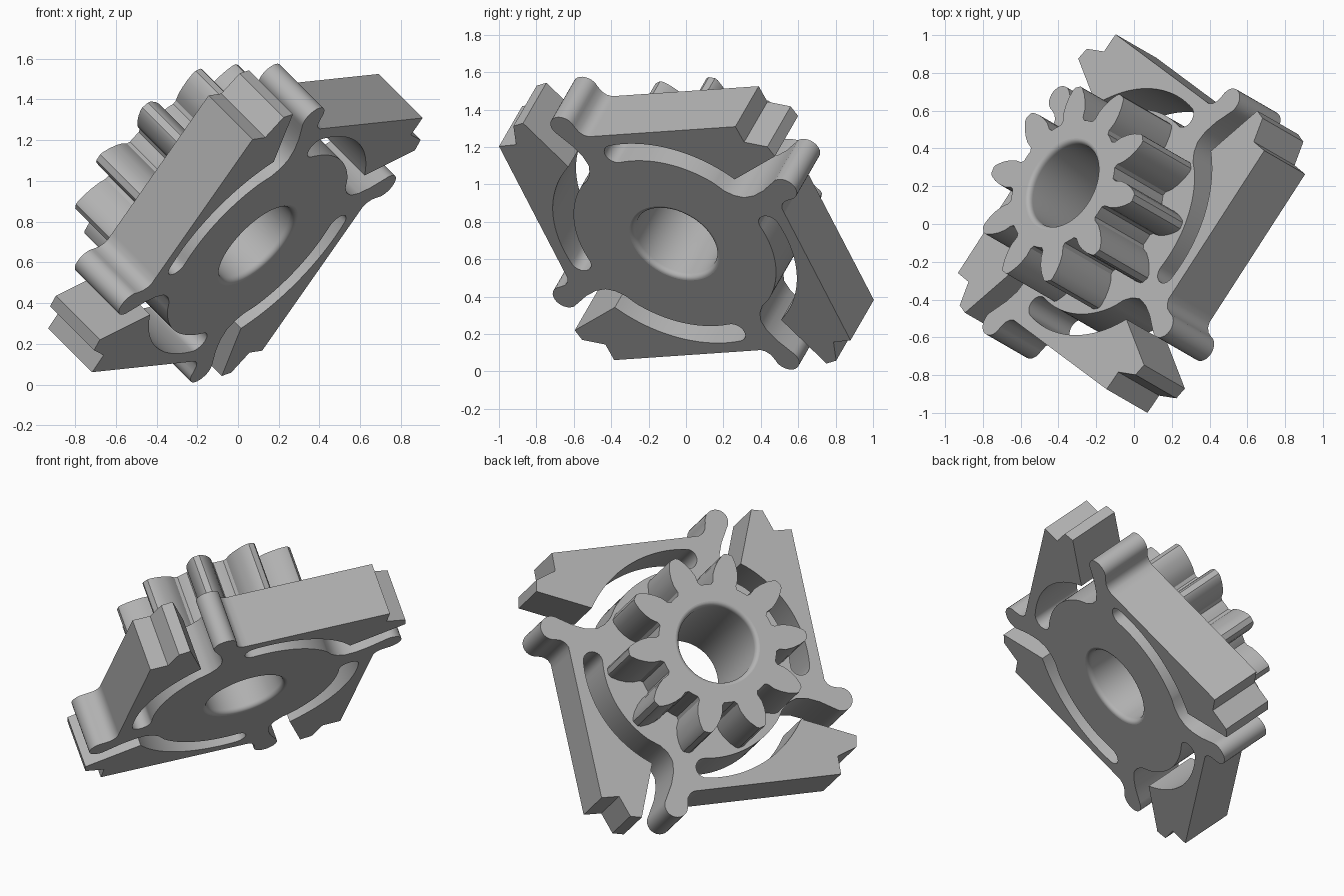
import bpy, bmesh
from math import cos, sin, radians, pi
from mathutils import Matrix, Vector

cube = bpy.data.objects.get("Cube")
if cube:
    bpy.data.objects.remove(cube)

PLATE_T, HEIGHT, BORE = 0.33, 0.72, 0.262

# Tilted frame: local z is the gear axis
axis = Vector((-0.655, 0.378, 0.655)).normalized()
side = Vector((0.5, 0.866, 0)).normalized()
side = (side - axis * side.dot(axis)).normalized()
up = side.cross(axis)
frame = Matrix((up, side, axis)).transposed().to_4x4()
frame.translation = (0.095, -0.06, 0.685)

grey = bpy.data.materials.new("grey")
grey.use_nodes = True
grey.diffuse_color = (0.45, 0.45, 0.45, 1)
grey.node_tree.nodes["Principled BSDF"].inputs["Base Color"].default_value = (0.45, 0.45, 0.45, 1)


def arc(r, a0, a1, n, cx=0, cy=0):
    """Points on an arc, angles in degrees."""
    return [(cx + r * cos(radians(a0 + (a1 - a0) * i / n)),
             cy + r * sin(radians(a0 + (a1 - a0) * i / n))) for i in range(n + 1)]


def spin(points, count, phase):
    """Repeat a boundary piece around the axis."""
    out = []
    for k in range(count):
        a = phase + 2 * pi * k / count
        out += [(x * cos(a) - y * sin(a), x * sin(a) + y * cos(a)) for x, y in points]
    return out


def finish(obj):
    obj.matrix_world = frame
    obj.data.materials.clear()
    obj.data.materials.append(grey)
    bpy.ops.object.select_all(action='DESELECT')
    obj.select_set(True)
    bpy.context.view_layer.objects.active = obj
    bpy.ops.object.shade_smooth_by_angle(angle=radians(30))


def mesh_object(name, bm):
    bmesh.ops.recalc_face_normals(bm, faces=bm.faces)
    mesh = bpy.data.meshes.new(name)
    bm.to_mesh(mesh)
    bm.free()
    obj = bpy.data.objects.new(name, mesh)
    bpy.context.collection.objects.link(obj)
    finish(obj)


def slab(name, outline, z0, z1):
    """Extrude an outline with a round bore through it."""
    bm = bmesh.new()
    edges = []
    for loop in (outline, arc(BORE, 0, 360, 64)[:-1]):
        vs = [bm.verts.new((x, y, z0)) for x, y in loop]
        edges += [bm.edges.new((vs[i - 1], vs[i])) for i in range(len(vs))]
    bmesh.ops.triangle_fill(bm, use_beauty=True, edges=edges, normal=(0, 0, 1))
    ext = bmesh.ops.extrude_face_region(bm, geom=bm.faces[:])
    top = [v for v in ext["geom"] if isinstance(v, bmesh.types.BMVert)]
    bmesh.ops.translate(bm, verts=top, vec=(0, 0, z1 - z0))
    mesh_object(name, bm)


# Plate: each quarter has a rounded lug, a notched spring arm and a curved slot
slot_r, slot_w, slot_a = 0.645, 0.06, 13
sx, sy = slot_r * cos(radians(slot_a)), slot_r * sin(radians(slot_a))
quarter = [(0.545, -0.21), (0.56, -0.15), (0.59, -0.1), (0.635, -0.062),
           (0.7, -0.046), (0.78, -0.048), (0.84, -0.06)]
quarter += arc(0.072, -110, 110, 16, 0.905, 0)
quarter += [(0.84, 0.064), (0.81, 0.074), (0.788, 0.095), (0.775, 0.13)]
quarter += [(0.46, 0.97), (0.355, 0.935), (0.27, 1.04), (0.2, 1.03)]
quarter += arc(slot_r + slot_w, 75, slot_a, 24)
quarter += arc(slot_w, slot_a, slot_a - 180, 12, sx, sy)[1:-1]
quarter += arc(slot_r - slot_w, slot_a, 67, 20)
slab("spring_plate", spin(quarter, 4, radians(-24.9)), 0, PLATE_T)

# Gear: ten petal-shaped teeth
flank = [(0.375, 0.072), (0.42, 0.077), (0.465, 0.07), (0.51, 0.055), (0.55, 0.033)]
tooth = [(x, -y) for x, y in flank] + [(0.562, -0.018), (0.562, 0.018)] + flank[::-1]
tooth += arc(0.365, 13, 23, 3)
slab("gear", spin(tooth, 10, radians(12.6)), PLATE_T, HEIGHT)

# Bore lining with rounded rims
rim = [(BORE - 0.025 * sin(radians(a)), 0.03 * (1 - cos(radians(a)))) for a in range(0, 91, 15)]
profile = rim + [(r, HEIGHT - z) for r, z in rim[::-1]]
bm = bmesh.new()
vs = [bm.verts.new((r, 0, z)) for r, z in profile]
es = [bm.edges.new(pair) for pair in zip(vs, vs[1:])]
bmesh.ops.spin(bm, geom=vs + es, cent=(0, 0, 0), axis=(0, 0, 1), angle=2 * pi, steps=64, use_merge=True)
for f in bm.faces:
    c = f.calc_center_median()
    f.normal_update()
    if f.normal.dot(Vector((c.x, c.y, 0))) > 0:
        f.normal_flip()
mesh = bpy.data.meshes.new("bore_lining")
bm.to_mesh(mesh)
bm.free()
lining = bpy.data.objects.new("bore_lining", mesh)
bpy.context.collection.objects.link(lining)
finish(lining)
